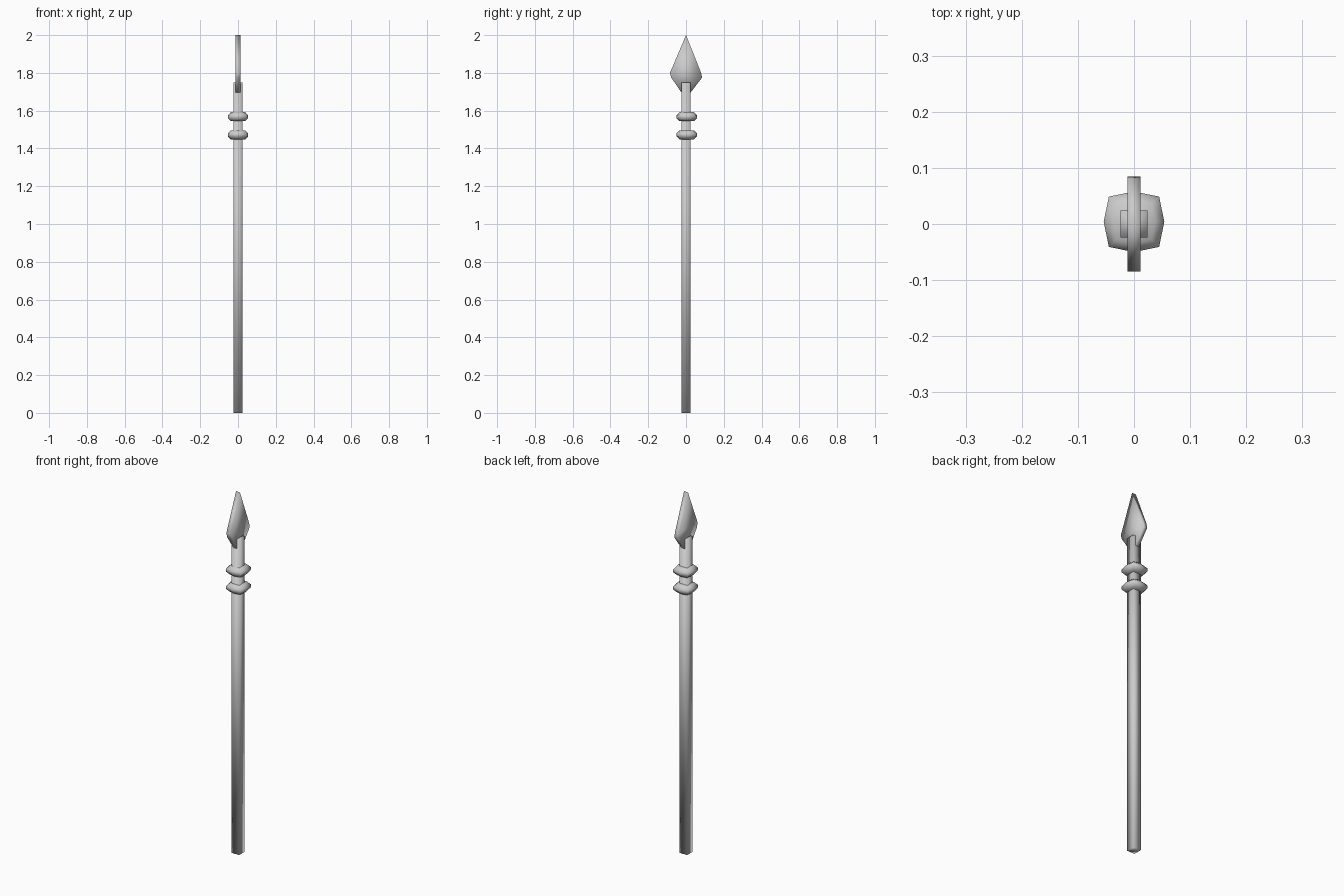
import bpy

if "Cube" in bpy.data.objects:
    bpy.data.objects.remove(bpy.data.objects["Cube"])

def make(name, verts, faces):
    me = bpy.data.meshes.new(name)
    me.from_pydata(verts, [], faces)
    me.validate()
    ob = bpy.data.objects.new(name, me)
    bpy.context.collection.objects.link(ob)
    for p in me.polygons:
        p.use_smooth = True
    return ob

def loft(name, rings, capped=True):
    """Skin between equal-length vertex loops."""
    n = len(rings[0])
    verts = [v for r in rings for v in r]
    faces = [(k*n + i, k*n + (i+1) % n, (k+1)*n + (i+1) % n, (k+1)*n + i)
             for k in range(len(rings)-1) for i in range(n)]
    if capped:
        faces += [tuple(reversed(range(n))), tuple(range(len(verts)-n, len(verts)))]
    return make(name, verts, faces)

# Square shaft
w = 0.024
square = [(-w, -w), (w, -w), (w, w), (-w, w)]
loft("shaft", [[(x, y, z) for x, y in square] for z in (0, 1.75)])

# Two binding rings: bulged squares with a pointed profile
outline = [(1, 0), (.83, .83), (0, 1), (-.83, .83),
           (-1, 0), (-.83, -.83), (0, -1), (.83, -.83)]
profile = [(0.038, -0.024), (0.054, -0.008), (0.054, 0.008), (0.038, 0.024)]
for label, zc in (("lower_ring", 1.472), ("upper_ring", 1.568)):
    loft(label, [[(x*r, y*r + 0.004, zc + dz) for x, y in outline]
                 for r, dz in profile])

# Flat spear blade of constant thickness, with a centre edge
t = 0.012
blade = [(0, 2.0), (-0.085, 1.80), (-0.078, 1.775), (-0.02, 1.69),
         (0.02, 1.69), (0.085, 1.775), (0.08, 1.80)]
loft("blade", [[(x, y, z) for y, z in blade] for x in (t, -t)])
